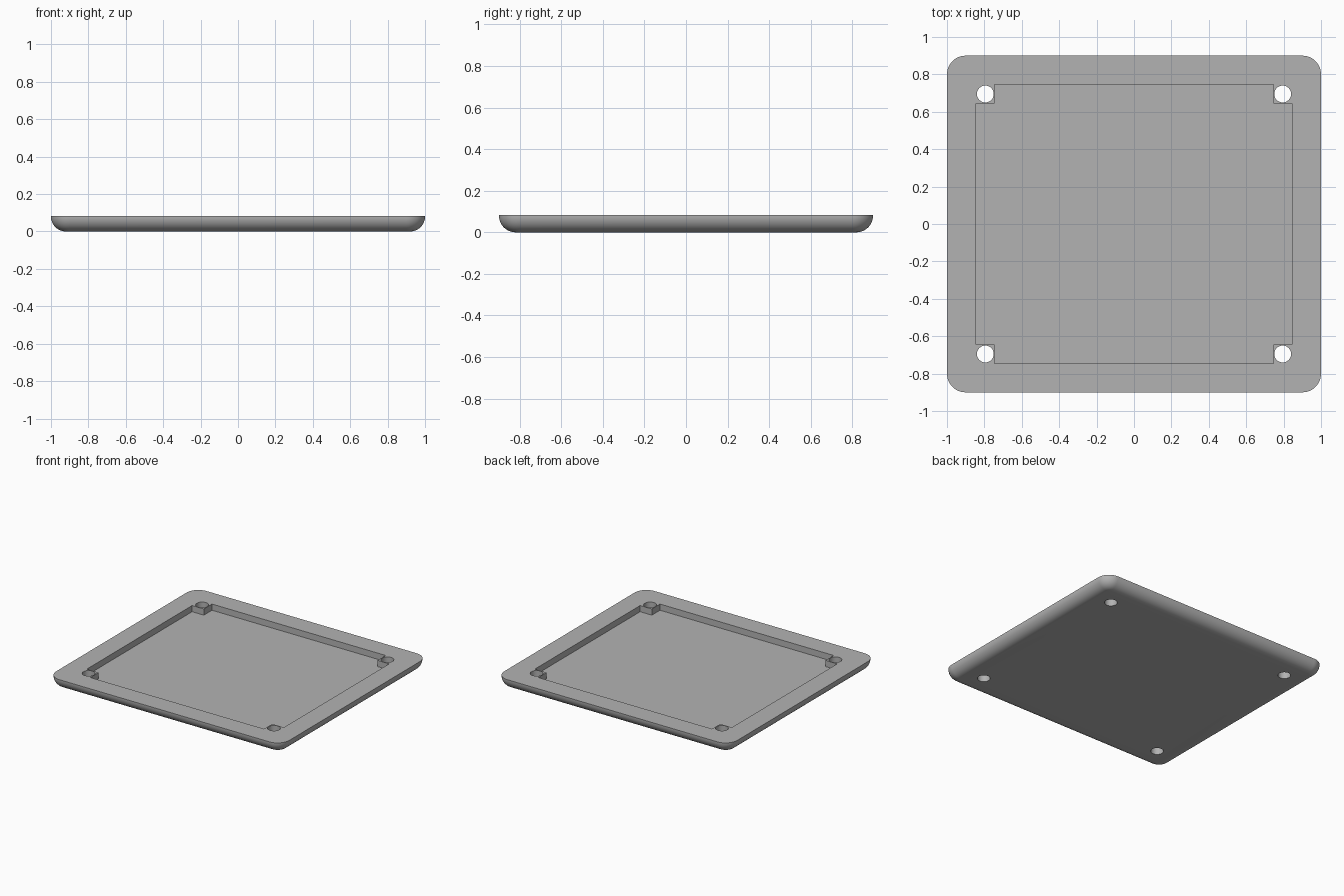
import bpy
import bmesh
from math import sin, cos, pi, radians

if "Cube" in bpy.data.objects:
    bpy.data.objects.remove(bpy.data.objects["Cube"], do_unlink=True)

HALF_X, HALF_Y, HEIGHT = 1.0, 0.9, 0.083
CORNER, FILLET = 0.1, 0.08
POCKET_X, POCKET_Y, FLOOR = 0.845, 0.745, 0.035
POST, HOLE = 0.1, 0.045
STEPS = 12
QUADRANTS = [(1, 1), (-1, 1), (-1, -1), (1, -1)]

grey = bpy.data.materials.new("plain grey")
grey.use_nodes = True
grey.diffuse_color = (0.45, 0.45, 0.45, 1)
grey.node_tree.nodes["Principled BSDF"].inputs["Base Color"].default_value = grey.diffuse_color


def rounded_rectangle(inset, z):
    """Outline of the tray at a given inset and height."""
    r = CORNER - inset
    points = []
    for q, (sx, sy) in enumerate(QUADRANTS):
        for i in range(STEPS + 1):
            a = (q + i / STEPS) * pi / 2
            points.append((sx * (HALF_X - CORNER) + r * cos(a),
                           sy * (HALF_Y - CORNER) + r * sin(a), z))
    return points


def loft(name, outlines):
    """Closed solid through a stack of matching outlines."""
    bm = bmesh.new()
    rings = [[bm.verts.new(p) for p in outline] for outline in outlines]
    n = len(rings[0])
    for low, high in zip(rings, rings[1:]):
        for i in range(n):
            j = (i + 1) % n
            bm.faces.new((low[i], low[j], high[j], high[i]))
    bm.faces.new(rings[0][::-1])
    bm.faces.new(rings[-1])
    bmesh.ops.recalc_face_normals(bm, faces=bm.faces)
    mesh = bpy.data.meshes.new(name)
    bm.to_mesh(mesh)
    bm.free()
    mesh.materials.append(grey)
    obj = bpy.data.objects.new(name, mesh)
    bpy.context.collection.objects.link(obj)
    return obj


def cut(target, cutter):
    """Subtract a cutter and discard it."""
    cutter.hide_render = True
    mod = target.modifiers.new("cut", "BOOLEAN")
    mod.operation, mod.solver, mod.object = "DIFFERENCE", "EXACT", cutter
    bpy.context.view_layer.objects.active = target
    bpy.ops.object.modifier_apply(modifier=mod.name)
    bpy.data.objects.remove(cutter, do_unlink=True)


# Tray body with a rounded underside
sections = []
for i in range(STEPS + 1):
    a = i / STEPS * pi / 2
    sections.append(rounded_rectangle(FILLET * (1 - sin(a)), FILLET * (1 - cos(a))))
sections.append(rounded_rectangle(0, HEIGHT))
tray = loft("tray", sections)

# Pocket that leaves a square screw post in each corner
outline = []
for sx, sy in QUADRANTS:
    x, y = sx * POCKET_X, sy * POCKET_Y
    xi, yi = x - sx * POST, y - sy * POST
    corner = [(x, yi), (xi, yi), (xi, y)]
    outline += corner if sx * sy > 0 else corner[::-1]
cut(tray, loft("pocket_cutter", [[(x, y, z) for x, y in outline] for z in (FLOOR, HEIGHT + 0.1)]))

# Screw holes through the posts
for sx, sy in QUADRANTS:
    cx, cy = sx * (POCKET_X - POST / 2), sy * (POCKET_Y - POST / 2)
    circle = [(cx + HOLE * cos(i * pi / 16), cy + HOLE * sin(i * pi / 16)) for i in range(32)]
    cut(tray, loft("hole_cutter", [[(x, y, z) for x, y in circle] for z in (-0.1, HEIGHT + 0.1)]))

# Smooth fillets, crisp edges
bpy.ops.object.select_all(action="DESELECT")
tray.select_set(True)
bpy.context.view_layer.objects.active = tray
bpy.ops.object.shade_smooth_by_angle(angle=radians(30))
